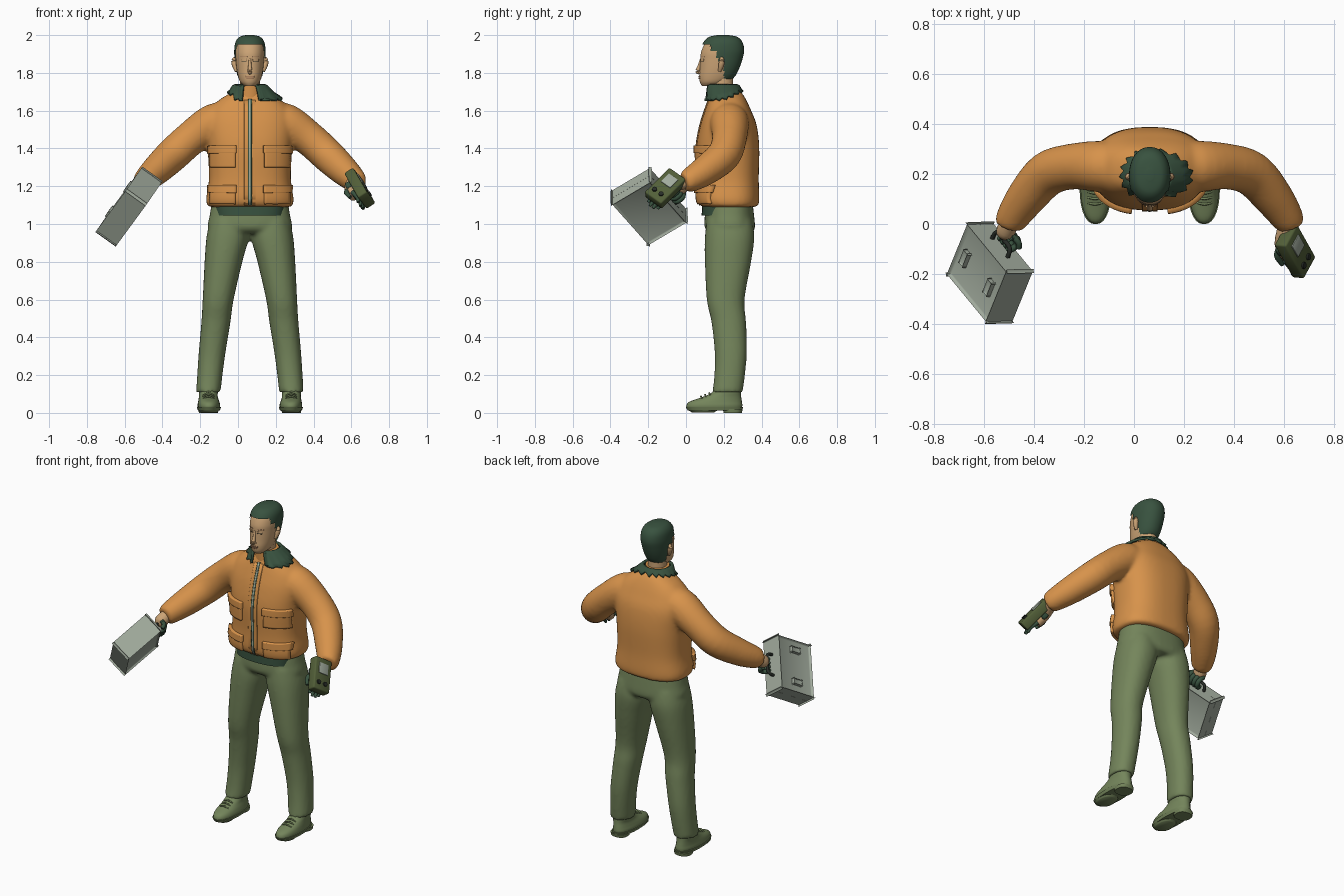
import bpy, bmesh, math
from math import sin, cos, pi, radians
from mathutils import Vector, Matrix
from mathutils.bvhtree import BVHTree

if "Cube" in bpy.data.objects:
    bpy.data.objects.remove(bpy.data.objects["Cube"])
CX = 0.063  # body centre line


def material(name, r, g, b):
    m = bpy.data.materials.new(name)
    m.use_nodes = True
    m.diffuse_color = (r, g, b, 1)
    bsdf = m.node_tree.nodes["Principled BSDF"]
    bsdf.inputs["Base Color"].default_value = (r, g, b, 1)
    bsdf.inputs["Roughness"].default_value = 0.8
    return m


ORANGE = material("jacket orange", .68, .29, .07)
OLIVE = material("trouser olive", .175, .235, .105)
DARK = material("dark green", .04, .085, .05)
SKIN = material("skin", .6, .37, .18)
SHADE = material("lip skin", .4, .21, .11)
GREY = material("case grey", .36, .41, .34)
DEVICE = material("device green", .085, .115, .04)
BLACK = material("charcoal", .02, .025, .02)


def finish(name, bm, mat, smooth=True):
    bmesh.ops.recalc_face_normals(bm, faces=bm.faces)
    me = bpy.data.meshes.new(name)
    bm.to_mesh(me)
    bm.free()
    me.materials.append(mat)
    if smooth:
        me.shade_smooth()
        me.set_sharp_from_angle(angle=radians(50))
    ob = bpy.data.objects.new(name, me)
    bpy.context.collection.objects.link(ob)
    return ob


def spline(keys, steps):
    # smooth interpolation through key tuples
    out, n = [], len(keys)
    for i in range(n - 1):
        a, b, c, d = (keys[max(0, min(n - 1, i + k))] for k in (-1, 0, 1, 2))
        for s in range(steps):
            t = s / steps
            out.append([q + .5 * t * (r - p + t * (2*p - 5*q + 4*r - w + t * (3*(q - r) + w - p)))
                        for p, q, r, w in zip(a, b, c, d)])
    return out + [list(keys[-1])]


def stack(keys, seg=40, power=2.0, steps=5, cx=CX, side=1):
    # level rings from (offset, half width, front y, back y, z)
    rings = []
    for dx, hw, y0, y1, z in spline(keys, steps):
        ring = []
        for i in range(seg):
            c, s = cos(2 * pi * i / seg), sin(2 * pi * i / seg)
            x = math.copysign(abs(c) ** (2 / power), c) * hw
            y = math.copysign(abs(s) ** (2 / power), s) * (y1 - y0) / 2
            ring.append(Vector((cx + side * dx + x, (y0 + y1) / 2 + y, z)))
        rings.append(ring)
    return rings


def tube(keys, seg=16, steps=4):
    # round rings along a path of (x, y, z, radius)
    pts = spline(keys, steps)
    rings = []
    for i, p in enumerate(pts):
        t = Vector(pts[min(i + 1, len(pts) - 1)][:3]) - Vector(pts[max(i - 1, 0)][:3])
        q = t.to_track_quat('Z', 'Y')
        rings.append([Vector(p[:3]) + q @ Vector((cos(a), sin(a), 0)) * p[3]
                      for a in (2 * pi * k / seg for k in range(seg))])
    return rings


def skin(name, parts, mat, fuse=0, keep=None):
    bm = bmesh.new()
    for rings in parts:
        vs = [[bm.verts.new(p) for p in r] for r in rings]
        n = len(vs[0])
        for a, b in zip(vs, vs[1:]):
            for i in range(n):
                bm.faces.new((a[i], a[(i + 1) % n], b[(i + 1) % n], b[i]))
        bm.faces.new(vs[0])
        bm.faces.new(vs[-1])
    if keep:
        gone = [f for f in bm.faces if not keep(f.calc_center_median())]
        bmesh.ops.delete(bm, geom=gone, context='FACES')
    ob = finish(name, bm, mat)
    if fuse:
        m = ob.modifiers.new("fuse", 'REMESH')
        m.mode, m.voxel_size, m.use_smooth_shade = 'VOXEL', .011, True
        m = ob.modifiers.new("soften", 'SMOOTH')
        m.factor, m.iterations = .5, fuse
    return ob


def tree_of(ob):
    bpy.context.view_layer.update()
    return BVHTree.FromObject(ob, bpy.context.evaluated_depsgraph_get())


def patch(name, tree, x0, x1, z0, z1, thick, mat, n=10):
    # plate draped on the front of a surface
    bm = bmesh.new()
    rows = []
    for j in range(n + 1):
        row = []
        for i in range(n + 1):
            x, z = x0 + (x1 - x0) * i / n, z0 + (z1 - z0) * j / n
            hit = tree.ray_cast(Vector((x, -2, z)), Vector((0, 1, 0)))[0]
            row.append(bm.verts.new(hit or (x, .15, z)))
        rows.append(row)
    for a, b in zip(rows, rows[1:]):
        for i in range(n):
            bm.faces.new((a[i], a[i + 1], b[i + 1], b[i]))
    m = finish(name, bm, mat).modifiers.new("thickness", 'SOLIDIFY')
    m.thickness, m.offset = 2 * thick, 0


def box(name, centre, axes, size, mat, bevel=.006):
    bm = bmesh.new()
    bmesh.ops.create_cube(bm, size=1)
    for v in bm.verts:
        v.co = Vector(centre) + sum((ax * (c * s) for ax, c, s in zip(axes, v.co, size)), Vector())
    bmesh.ops.bevel(bm, geom=bm.edges[:], offset=bevel, segments=2, affect='EDGES', profile=.5)
    return finish(name, bm, mat)


def frame(a, b):
    a = Vector(a).normalized()
    c = a.cross(Vector(b)).normalized()
    return a, c.cross(a), c


# Jacket: torso and sleeves fused
torso = stack([(0, .222, .08, .38, 1.09), (0, .232, .06, .388, 1.13), (0, .217, .06, .385, 1.24),
               (0, .224, .055, .388, 1.4), (0, .235, .075, .375, 1.52), (0, .215, .1, .345, 1.6),
               (0, .165, .12, .32, 1.655), (0, .1, .135, .295, 1.695), (0, .06, .15, .27, 1.715)], 48, 2.5)
sleeves = [tube([(CX + s * dx, y, z, r) for dx, y, z, r in
                 ((.1, .225, 1.55, .09), (.19, .23, 1.535, .103), (.31, .23, 1.455, .092), (.41, .2, 1.365, .09),
                  (.495, .105, 1.285, .08), (.55, .025, 1.235, .066), (.565, -.01, 1.22, .055))], 24)
           for s in (-1, 1)]
jacket = skin("jacket", [torso] + sleeves, ORANGE, fuse=9)
cloth = tree_of(jacket)
skin("standing_collar", [stack([(0, .073, .125, .26, 1.65), (0, .07, .125, .26, 1.735)])], ORANGE)

# Pockets, flaps and zip
for s, side in ((-1, "right"), (1, "left")):
    def pocket(part, a, b, z0, z1, t):
        patch(side + part, cloth, CX + s * a, CX + s * b, z0, z1, t, ORANGE)
    pocket("_chest_pocket", .075, .205, 1.30, 1.4, .014)
    pocket("_chest_flap", .07, .21, 1.375, 1.415, .02)
    pocket("_hip_pocket", .075, .205, 1.11, 1.19, .014)
    pocket("_hip_flap", .07, .21, 1.165, 1.205, .02)
    pocket("_placket", .01, .03, 1.1, 1.655, .005)
patch("zip_tape", cloth, CX - .01, CX + .01, 1.1, 1.66, .004, DARK, 16)
patch("zip_teeth", cloth, CX - .004, CX + .004, 1.1, 1.66, .006, GREY, 16)

# Ragged turned-down collar, larger on the left
bm = bmesh.new()
rows = []
for i in range(45):
    t = radians(22 + 316 * i / 44)
    dx, dy = sin(t), -cos(t)
    jag = .008 * (i % 3 - 1)
    rx, ry = (.165 if dx > 0 else .112) + jag, .098 + jag
    pts = [Vector((CX + .076 * dx, .195 + .072 * dy, 1.735)),
           Vector((CX + .09 * dx, .195 + .085 * dy, 1.728))]
    for k in (.5, 1):
        x, y = CX + (.09 + (rx - .09) * k) * dx, .195 + (.085 + (ry - .085) * k) * dy
        hit = cloth.ray_cast(Vector((x, y, 3)), Vector((0, 0, -1)))[0]
        pts.append(Vector((x, y, max(1.645, hit.z if hit else 0) + .012)))
    rows.append([bm.verts.new(p) for p in pts])
for a, b in zip(rows, rows[1:]):
    for k in range(3):
        bm.faces.new((a[k], a[k + 1], b[k + 1], b[k]))
m = finish("ragged_collar", bm, DARK).modifiers.new("thickness", 'SOLIDIFY')
m.thickness, m.offset = .014, 0

# Trousers: hips and legs fused
hips = stack([(0, .17, .13, .35, .95), (0, .222, .1, .365, .98), (0, .212, .1, .36, 1.05), (0, .2, .11, .35, 1.13)], 40, 2.4)
leg = [(.22, .065, .14, .3, .11), (.212, .067, .15, .312, .2), (.2, .071, .152, .322, .32), (.18, .077, .135, .318, .48),
       (.168, .082, .11, .31, .6), (.14, .1, .1, .345, .8), (.118, .112, .1, .362, .93), (.11, .1, .11, .35, 1.02)]
skin("trousers", [hips] + [stack(leg, 28, 2.2, side=s) for s in (-1, 1)], OLIVE, fuse=5)
skin("shirt_hem", [stack([(0, .18, .083, .3, 1.045), (0, .19, .085, .31, 1.12)], 40, 2.4)], DARK)

# Shoes
for s, side in ((-1, "right"), (1, "left")):
    skin(side + "_shoe", [stack([(.217, .057, .004, .295, .022), (.217, .06, .002, .298, .04), (.218, .056, .02, .296, .06),
                                 (.22, .05, .09, .292, .085), (.22, .05, .14, .29, .11), (.22, .05, .15, .29, .15)],
                                28, 2.2, side=s)], OLIVE)
    skin(side + "_sole", [stack([(.217, .058, .01, .298, .012), (.217, .064, -.001, .302, .03)], 28, 2.3, side=s)], OLIVE)
    skin(side + "_heel", [stack([(.22, .05, .2, .295, 0), (.22, .053, .195, .3, .02)], 24, 2.5, side=s)], OLIVE)
    skin(side + "_ball", [stack([(.217, .045, .03, .15, .003), (.217, .056, .01, .17, .016)], 24, 2.3, side=s)], OLIVE)
    for k in range(3):
        y, z = .085 + k * .022, .087 + k * .009
        x = CX + s * .219
        skin(side + "_lace", [tube([(x - .03, y, z - .012, .004), (x, y - .006, z, .005), (x + .03, y, z - .012, .004)], 8)], OLIVE)

# Head, neck and hair cap
skull = [(0, .028, .085, .17, 1.73), (0, .05, .074, .215, 1.75), (0, .062, .07, .25, 1.78), (0, .07, .073, .272, 1.82),
         (0, .075, .076, .29, 1.87), (0, .077, .08, .3, 1.91), (0, .07, .1, .29, 1.955), (0, .048, .13, .262, 1.982),
         (0, .01, .18, .21, 1.992)]
head = skin("head", [stack(skull, 48, 2.15, 8)], SKIN)
face = tree_of(head)
skin("neck", [stack([(0, .055, .14, .25, 1.68), (0, .052, .13, .25, 1.79)])], SKIN)
grown = [(d, w + .006, a - .006, b + .008, z + .009 * (z > 1.9)) for d, w, a, b, z in skull]
skin("hair", [stack(grown, 60, 2.15, 12)], DARK,
     keep=lambda p: p.z > 1.95 or (p.y > .13 and p.z > 1.915) or (p.y > .165 and p.z > 1.86)
     or (p.y > .2 and p.z > 1.765 - .15 * (p.y - .25)))

# Face and ears
skin("nose", [tube([(CX, .08, 1.875, .006), (CX, .07, 1.835, .009), (CX, .062, 1.808, .012), (CX, .07, 1.796, .006)], 12)], SKIN)
for lo, hi, w in ((1.776, 1.783, .022), (1.767, 1.774, .018)):
    patch("lip", face, CX - w, CX + w, lo, hi, .004, SHADE, 6)
for s, side in ((-1, "right"), (1, "left")):
    skin(side + "_nostril", [tube([(CX + s * .008, .08, 1.801, .006), (CX + s * .011, .066, 1.801, .007)], 10)], SKIN)
    patch(side + "_eye", face, CX + s * .017, CX + s * .043, 1.86, 1.864, .002, BLACK, 6)
    patch(side + "_eyelid", face, CX + s * .015, CX + s * .045, 1.865, 1.874, .003, SKIN, 6)
    patch(side + "_brow", face, CX + s * .014, CX + s * .048, 1.884, 1.888, .002, SHADE, 6)
    skin(side + "_ear", [tube([(CX + s * .071, .178, 1.808, .008), (CX + s * .079, .185, 1.835, .014),
                               (CX + s * .084, .19, 1.862, .015), (CX + s * .08, .188, 1.882, .007)], 12)], SKIN)

# Carrying case held in the right hand
out, along, thick = frame((.33, .81, .48), (-.48, .585, -.654))
if thick.x < 0:
    thick = -thick
mid = Vector((-.577, -.195, 1.092))
axes = (out, along, thick)
box("case", mid, axes, (.245, .325, .108), GREY, .012)
box("case_seam", mid, axes, (.248, .328, .006), GREY, .002)
for k in (-.1, .1):
    box("case_latch", mid - thick * .058 + along * k, axes, (.06, .032, .022), GREY, .005)
grip = mid + out * .165
ends = [mid + out * h + along * k for h, k in ((.115, -.065), (.16, -.055), (.165, 0), (.16, .055), (.115, .065))]
skin("case_handle", [tube([(*p, .009) for p in ends], 10)], BLACK)

# Right hand curled round the handle
wrist = Vector((-.497, .005, 1.225))
skin("right_palm", [tube([(*wrist, .035), (*(grip + out * .035 - thick * .005), .038), (*(grip + out * .01), .02)])], SKIN)
for k in range(4):
    base = grip + along * (.024 * (k - 1.5))
    path = [base + out * o + thick * t for o, t in ((.035, .0), (.026, .035), (-.005, .045), (-.025, .025), (-.02, .005))]
    skin("right_finger", [tube([(*p, r) for p, r in zip(path, (.012, .014, .013, .012, .008))], 10)], DARK)
path = [grip + out * .04 - along * .02, grip + out * .025 - along * .055 + thick * .03, grip - along * .06 + thick * .04]
skin("right_thumb", [tube([(*p, .012) for p in path], 10)], DARK)

# Wrist device on the left arm
down, wide, up = frame((.37, -.66, -.65), (.45, .7, -.6))
if up.x < 0:
    up = -up
axes = (down, wide, up)
top = Vector((.668, -.11, 1.205))
box("wrist_device", top - up * .028, axes, (.2, .118, .056), DEVICE, .008)
box("device_screen", top - down * .035, axes, (.065, .065, .01), GREY, .002)
for k in (-.026, .02):
    spot = top + down * .055 + wide * k
    skin("device_button", [tube([(*(spot - up * .005), .014), (*(spot + up * .007), .013)], 12)], BLACK)
box("device_strap", top - up * .06 - down * .03, axes, (.04, .09, .05), DARK, .01)

# Left hand beneath the device
palm = top - up * .068
skin("left_palm", [tube([(.617, .01, 1.226, .035), (*(palm - down * .04), .034), (*(palm + down * .03), .034)])], SKIN)
for k in range(4):
    base = palm + wide * (.022 * (k - 1.5)) + down * .025
    path = [base, base + down * .05 + up * .008, base + down * (.1 - .012 * abs(k - 1.5)) - up * .002]
    skin("left_finger", [tube([(*p, r) for p, r in zip(path, (.013, .012, .008))], 10)], DARK)
path = [palm - down * .03 - up * .01, palm - wide * .03 - up * .03, palm + down * .05 - wide * .035 - up * .025]
skin("left_thumb", [tube([(*p, r) for p, r in zip(path, (.016, .014, .009))], 10)], DARK)
